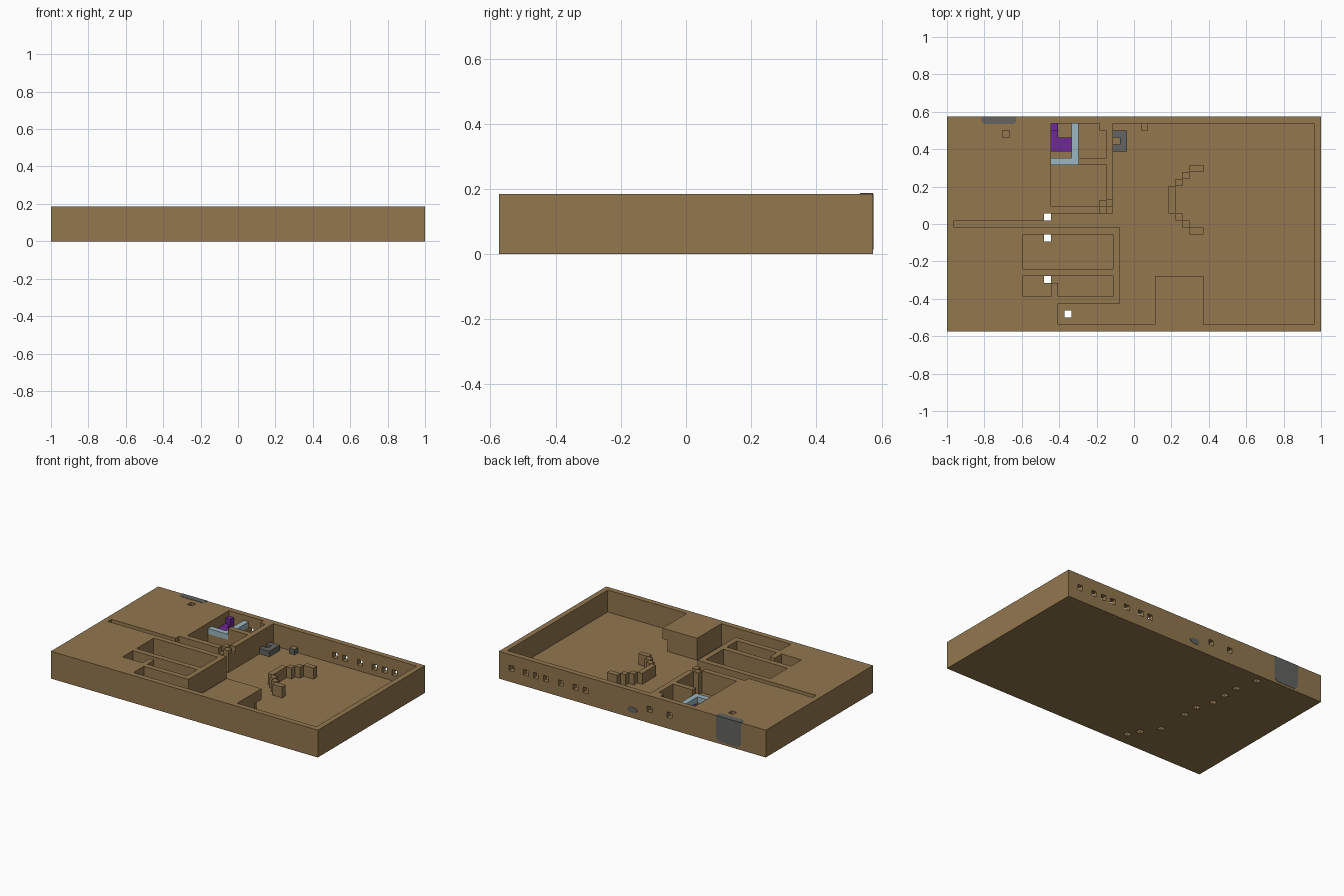
import bpy
import bmesh
from mathutils import Vector

# Start clean: only the default cube goes
default_cube = bpy.data.objects.get("Cube")
if default_cube:
    bpy.data.objects.remove(default_cube, do_unlink=True)

# The plan is laid out on a regular grid of blocks
COLUMNS, ROWS, LAYERS = 54, 31, 5
UNIT = 2 / COLUMNS
FLOOR = 1


def grid_point(i, j, k):
    """Convert block coordinates to model coordinates."""
    return Vector(((i - COLUMNS / 2) * UNIT, (j - ROWS / 2) * UNIT, k * UNIT))


def make_material(name, colour):
    material = bpy.data.materials.new(name)
    material.use_nodes = True
    rgba = (*colour, 1)
    material.diffuse_color = rgba
    material.node_tree.nodes["Principled BSDF"].inputs["Base Color"].default_value = rgba
    return material


earth = make_material("earth brown", (0.287, 0.184, 0.076))
stone = make_material("stone grey", (0.125, 0.125, 0.12))
pale_blue = make_material("pale blue", (0.33, 0.47, 0.54))
purple = make_material("purple", (0.156, 0.021, 0.305))


def box_cells(i0, i1, j0, j1, k0=FLOOR, k1=LAYERS):
    """All blocks inside a box given by its bounds."""
    return {(i, j, k) for i in range(i0, i1)
            for j in range(j0, j1) for k in range(k0, k1)}


def finish(name, bm, materials):
    mesh = bpy.data.meshes.new(name)
    bm.normal_update()
    bm.to_mesh(mesh)
    bm.free()
    for material in materials:
        mesh.materials.append(material)
    obj = bpy.data.objects.new(name, mesh)
    bpy.context.collection.objects.link(obj)
    return obj


def build_blocks(name, cells, *materials):
    """Skin a set of blocks with quads wherever a block meets open space."""
    bm = bmesh.new()
    corners = {}

    def vertex(key):
        if key not in corners:
            corners[key] = bm.verts.new(grid_point(*key))
        return corners[key]

    for cell in sorted(cells):
        for axis in range(3):
            for side in (0, 1):
                neighbour = list(cell)
                neighbour[axis] += 2 * side - 1
                if tuple(neighbour) in cells:
                    continue
                u, v = (axis + 1) % 3, (axis + 2) % 3
                loop = []
                for du, dv in ((0, 0), (1, 0), (1, 1), (0, 1)):
                    key = list(cell)
                    key[axis] += side
                    key[u] += du
                    key[v] += dv
                    loop.append(vertex(tuple(key)))
                face = bm.faces.new(loop if side else loop[::-1])
                # A second material covers the upward faces
                if len(materials) > 1 and axis == 2 and side:
                    face.material_index = 1
    return finish(name, bm, materials)


# Solid ground block that the rooms are dug out of
ground = box_cells(0, COLUMNS, 0, ROWS, 0)


def dig(*bounds):
    ground.difference_update(box_cells(*bounds))


def fill(*bounds):
    ground.update(box_cells(*bounds))


# Great hall, its side nook and the long corridor
dig(25, 53, 1, 30)
dig(24, 25, 17, 30)
dig(16, 25, 1, 4)
dig(1, 25, 15, 16)
dig(15, 25, 16, 17)

# Side chambers
dig(11, 24, 9, 14)
dig(11, 15, 5, 8)
dig(15, 16, 7, 8)
dig(16, 24, 5, 8)

# Upper chambers with corner posts
dig(15, 23, 25, 30)
dig(15, 23, 18, 24)
fill(22, 23, 18, 19)
fill(22, 23, 29, 30)
dig(22, 23, 17, 18, 4)
dig(23, 24, 18, 19, 4)

# Low wall under the blue railing
dig(15, 19, 24, 25, 3)
fill(18, 19, 24, 30, FLOOR, 3)

# Entrance block with an undercut corner
fill(30, 37, 1, 8)
dig(36, 37, 6, 8, FLOOR, 3)

# Shafts open from top to bottom
for i, j in ((14, 16), (14, 13), (14, 7), (17, 2)):
    dig(i, i + 1, j, j + 1, 0)

# Shallow pockets in the underside
for i, j in ((16, 4), (13, 19), (13, 22), (13, 25), (12, 29)):
    dig(i, i + 1, j, j + 1, 0, 2)

# Small pit near the back left corner
dig(8, 9, 28, 29, 3)

# Windows through the back wall
for i in (19, 23, 36, 38, 41, 44, 46, 48, 51):
    dig(i, i + 1, 30, 31, 2, 3)

build_blocks("ground_and_walls", ground, earth)

# Stepped curved screen in the hall, mirrored front to back
screen = box_cells(32, 33, 17, 21, FLOOR, 3)
for i0, i1, j in ((33, 34, 21), (34, 35, 22), (35, 37, 23)):
    for row in (j, 37 - j):
        screen |= box_cells(i0, i1, row, row + 1, FLOOR, 3)
build_blocks("curved_screen", screen, earth)

# Hall furniture
desk = box_cells(24, 26, 26, 29, FLOOR, 2) - box_cells(24, 25, 27, 28)
build_blocks("stone_desk", desk, stone)
build_blocks("stone_stool", box_cells(28, 29, 29, 30, FLOOR, 2), stone, earth)

# Railing and seat in the upper chamber
railing = box_cells(15, 19, 24, 25, 3, 4) | box_cells(18, 19, 24, 30, 3, 4)
build_blocks("railing", railing, pale_blue)
seat = box_cells(15, 18, 26, 28, FLOOR, 3) | box_cells(15, 16, 28, 30, FLOOR, 3)
seat |= box_cells(15, 16, 29, 30, 3, 4)
build_blocks("corner_seat", seat, purple)


def plate(name, outline, offset):
    """Thin flat plate from grid outline points, pushed out by offset."""
    bm = bmesh.new()
    face = bm.faces.new([bm.verts.new(grid_point(*p)) for p in outline])
    out = bmesh.ops.extrude_face_region(bm, geom=[face])
    moved = [g for g in out["geom"] if isinstance(g, bmesh.types.BMVert)]
    bmesh.ops.translate(bm, verts=moved, vec=offset)
    bmesh.ops.recalc_face_normals(bm, faces=bm.faces)
    return finish(name, bm, [stone])


def rounded(left, right, low, high, cut):
    """Eight-sided outline with clipped corners."""
    return [(left + cut, low), (right - cut, low), (right, low + cut),
            (right, high - cut), (right - cut, high), (left + cut, high),
            (left, high - cut), (left, low + cut)]


# Grey hatch folded over the back edge, and a small oval vent
THIN = 0.002
hatch = [(5, 5), (5, 1), (5.6, 0.4), (9.4, 0.4), (10, 1), (10, 5)]
plate("hatch_back", [(i, ROWS, k) for i, k in hatch], (0, THIN, 0))
lid = [(5, 31), (5, 30.3), (5.4, 29.9), (9.6, 29.9), (10, 30.3), (10, 31)]
plate("hatch_top", [(i, j, LAYERS) for i, j in lid], (0, 0, THIN))
plate("vent", [(i, ROWS, k) for i, k in rounded(26, 28, 1, 2, 0.4)], (0, THIN, 0))
